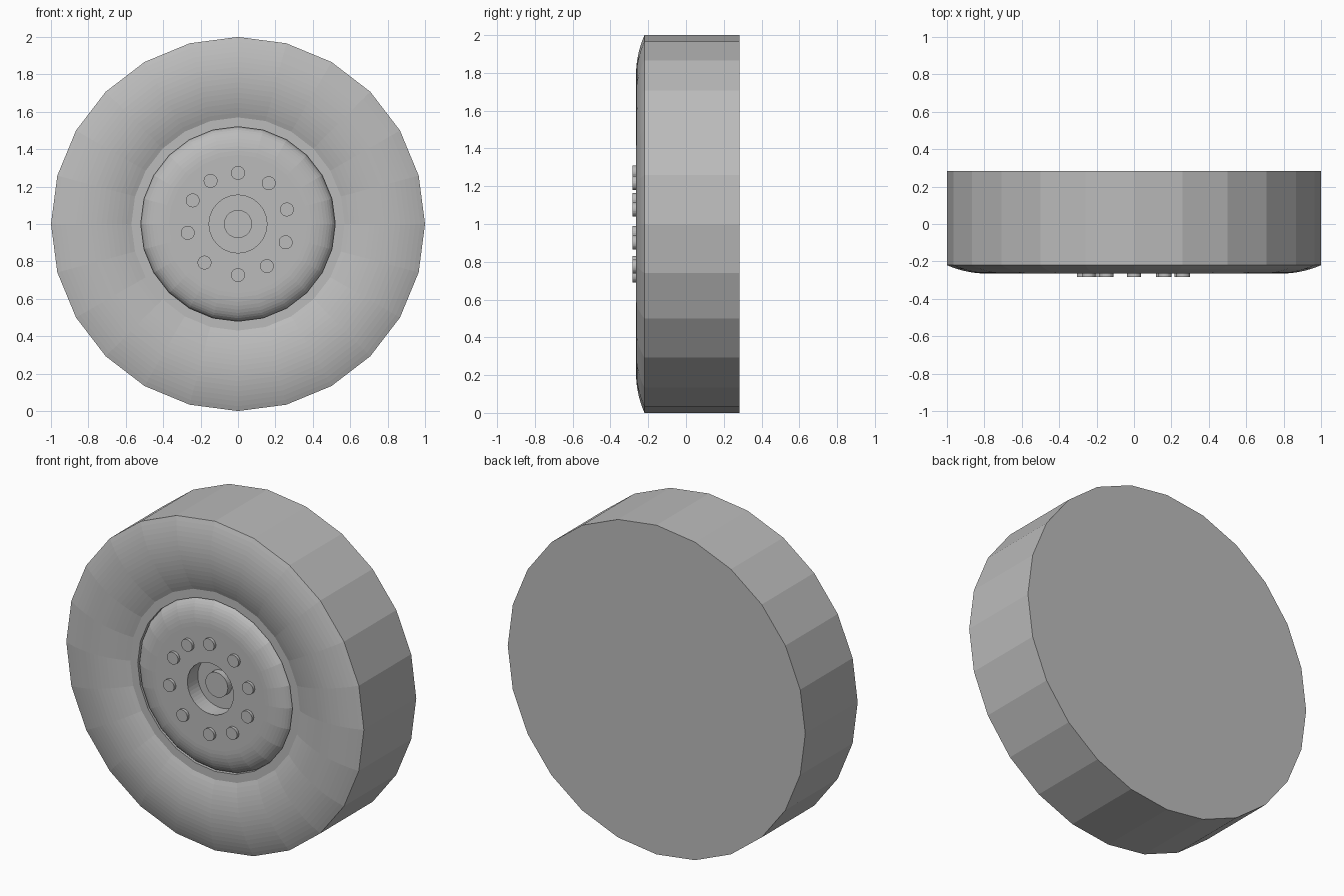
import bpy, bmesh
from math import sin, cos, pi, radians
from mathutils import Matrix, Vector

cube = bpy.data.objects.get("Cube")
if cube:
    bpy.data.objects.remove(cube, do_unlink=True)

# Single plain grey for the whole wheel
grey = bpy.data.materials.new("plain_grey")
grey.use_nodes = True
colour = (0.5, 0.5, 0.5, 1)
grey.diffuse_color = colour
grey.node_tree.nodes["Principled BSDF"].inputs["Base Color"].default_value = colour


def finish(name, bm):
    bmesh.ops.recalc_face_normals(bm, faces=bm.faces)
    mesh = bpy.data.meshes.new(name)
    bm.to_mesh(mesh)
    bm.free()
    mesh.materials.append(grey)
    obj = bpy.data.objects.new(name, mesh)
    bpy.context.collection.objects.link(obj)
    return obj


def revolve(name, profile, sides):
    """Spin (radius, y) points about the axle; a zero radius becomes the pole."""
    bm = bmesh.new()
    rings = []
    for r, y in profile:
        if r == 0:
            rings.append([bm.verts.new((0, y, 1))] * sides)
        else:
            rings.append([bm.verts.new((r * cos(2 * pi * i / sides), y,
                                        1 + r * sin(2 * pi * i / sides)))
                          for i in range(sides)])
    for a, b in zip(rings, rings[1:]):
        for i in range(sides):
            j = (i + 1) % sides
            corners = dict.fromkeys((a[i], a[j], b[j], b[i]))
            bm.faces.new(list(corners))
    return finish(name, bm)


def arc(r0, r1, y0, y1, start, end, steps):
    """Elliptical arc: radius follows cos, height follows sin."""
    angles = [start + (end - start) * k / steps for k in range(steps + 1)]
    return [(r0 + r1 * cos(a), y0 + y1 * sin(a)) for a in angles]


# Tyre: flat back, faceted tread, bulging sidewall and flat inner lip
R = 0.536
half = radians(23.65)
sidewall = arc(0.785, R, -0.265 + R, -R, pi / 2 - half, pi / 2 + half, 16)
revolve("tyre", [(0, 0.283), (1, 0.283)] + sidewall + [(0.52, -0.22), (0.52, -0.19)], 24)

# Hub: domed edge, flat face
dome = arc(0.37, 0.15, -0.19, -0.075, 0, pi / 2, 10)
revolve("hub_dome", dome + [(0.155, -0.265)], 24)

# Recessed centre with a short axle cap
recess = revolve("hub_recess", [(0.157, -0.265), (0.155, -0.165), (0, -0.165)], 48)
cap = revolve("axle_cap", [(0.075, -0.165), (0.075, -0.205), (0, -0.205)], 32)

# Wheel bolts, unevenly spaced
for n, deg in enumerate((90, 53, 16.5, -21, -55.5, -90, -131, -170, 152.5, 122.5)):
    a = radians(deg)
    bm = bmesh.new()
    place = (Matrix.Translation(Vector((0.273 * cos(a), -0.273, 1 + 0.273 * sin(a))))
             @ Matrix.Rotation(pi / 2, 4, "X"))
    bmesh.ops.create_cone(bm, cap_ends=True, segments=24, radius1=0.037,
                          radius2=0.037, depth=0.02, matrix=place)
    bolt = finish(f"bolt_{n + 1}", bm)
